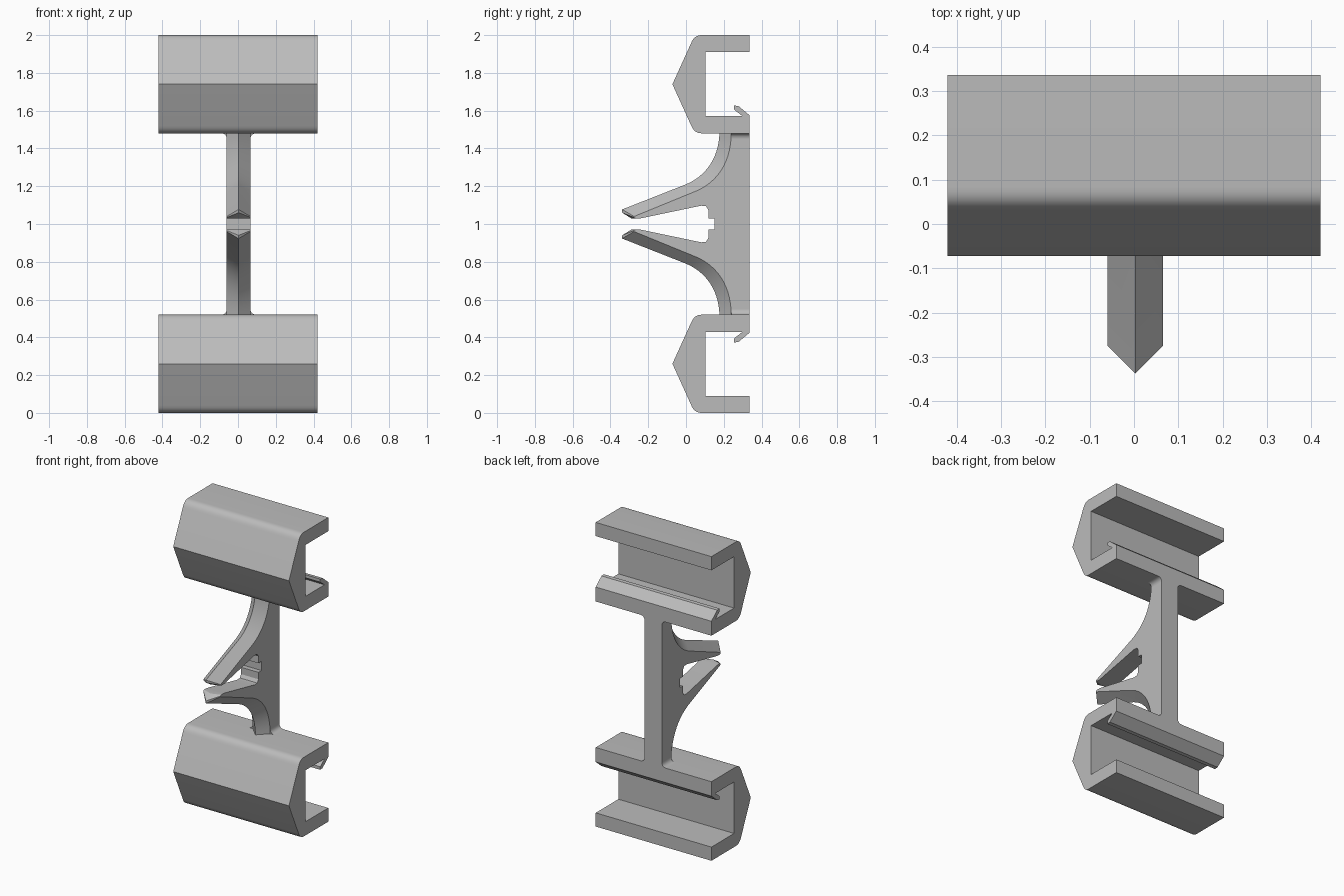
import bpy, bmesh
from math import sin, cos, pi
from mathutils import Vector
from mathutils.geometry import interpolate_bezier

cube = bpy.data.objects.get("Cube")
if cube:
    bpy.data.objects.remove(cube, do_unlink=True)

grey = bpy.data.materials.new("plain grey")
grey.use_nodes = True
colour = (0.5, 0.5, 0.5, 1)
grey.diffuse_color = colour
grey.node_tree.nodes["Principled BSDF"].inputs["Base Color"].default_value = colour

BACK = 0.337


def curve(a, b, c, d, count):
    """Points along a cubic curve in the side plane."""
    pts = interpolate_bezier(*[Vector((p[0], p[1], 0)) for p in (a, b, c, d)], count)
    return [(p.x, p.y) for p in pts]


def flip(points):
    """Mirror side-plane points about mid height."""
    return [(y, 2 - z) for y, z in reversed(points)]


def loft(name, rings):
    """Skin matching closed rings of 3D points and cap both ends."""
    bm = bmesh.new()
    loops = [[bm.verts.new(p) for p in ring] for ring in rings]
    n = len(loops[0])
    for a, b in zip(loops, loops[1:]):
        for i in range(n):
            j = (i + 1) % n
            bm.faces.new((a[i], a[j], b[j], b[i]))
    bm.faces.new(loops[0])
    bm.faces.new(loops[-1])
    bmesh.ops.recalc_face_normals(bm, faces=bm.faces)
    mesh = bpy.data.meshes.new(name)
    bm.to_mesh(mesh)
    bm.free()
    mesh.materials.append(grey)
    obj = bpy.data.objects.new(name, mesh)
    bpy.context.collection.objects.link(obj)
    bpy.ops.object.select_all(action='DESELECT')
    obj.select_set(True)
    bpy.context.view_layer.objects.active = obj
    bpy.ops.object.shade_smooth_by_angle()
    return obj


def ring(x, points):
    return [(x, y, z) for y, z in points]


# Channel clips with rounded outer corners and a snap hook
clip = [(BACK, 2)]
clip += curve((0.085, 2), (0.055, 2), (0.04, 1.987), (0.028, 1.96), 8)
clip += [(-0.072, 1.74)]
clip += curve((0.028, 1.52), (0.04, 1.493), (0.055, 1.48), (0.085, 1.48), 8)
clip += [(BACK, 1.48), (BACK, 1.575), (0.277, 1.625), (0.253, 1.627),
         (0.253, 1.607), (0.298, 1.572), (0.102, 1.572), (0.102, 1.91), (BACK, 1.91)]
for name, profile in (("upper_clip", clip), ("lower_clip", flip(clip))):
    loft(name, [ring(-0.421, profile), ring(0.421, profile)])

# Web with two pointed jaws: ridged front, flat sides
MID, HALF = 0.003, 0.063
slot = [(-0.24, 1.03), (0.08, 1.097), (0.105, 1.095), (0.118, 1.075),
        (0.118, 1.03), (0.15, 1.03)]
ridge = [(BACK, 1.49)]
ridge += curve((0.177, 1.49), (0.177, 1.37), (0.12, 1.26), (0, 1.21), 14)
ridge += [(-0.338, 1.077), (-0.338, 1.06), (-0.29, 1.03)] + slot
side = [(BACK, 1.49)]
side += curve((0.24, 1.49), (0.24, 1.33), (0.17, 1.225), (0.055, 1.175), 14)
side += [(-0.275, 1.04), (-0.275, 1.035), (-0.268, 1.03)] + slot
ridge += flip(ridge)
side += flip(side)
loft("jaw_web", [ring(MID - HALF, side), ring(MID, ridge), ring(MID + HALF, side)])

# Concave fillets where the web meets the clips
R = 0.028
for x_name, sx in (("left", 1), ("right", -1)):
    for z_name, sz in (("upper", 1), ("lower", -1)):
        shape = [(R, 0.482)] + [(R - R * sin(a), 0.48 - R + R * cos(a))
                                for a in [i * pi / 10 for i in range(6)]]
        shape += [(-0.01, 0.48 - R), (-0.01, 0.482)]
        loft(f"{z_name}_{x_name}_fillet",
             [[(MID + sx * (HALF + u), y, 1 + sz * v) for u, v in shape]
              for y in (0.24, BACK)])
